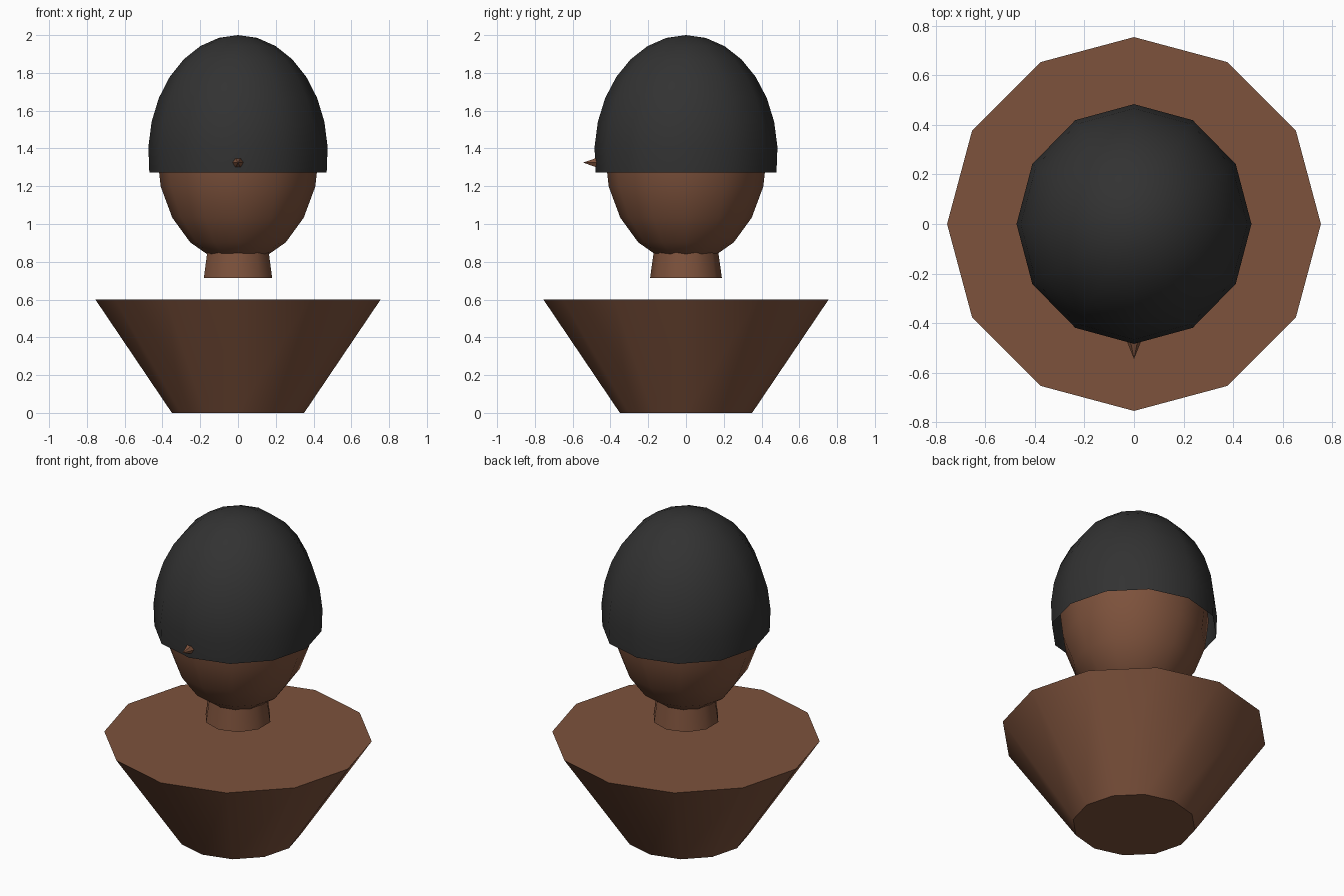
import bpy, bmesh, math

if "Cube" in bpy.data.objects:
    bpy.data.objects.remove(bpy.data.objects["Cube"])


def make_material(name, color):
    mat = bpy.data.materials.new(name)
    mat.diffuse_color = (*color, 1.0)
    mat.use_nodes = True
    mat.node_tree.nodes["Principled BSDF"].inputs["Base Color"].default_value = mat.diffuse_color
    return mat


skin = make_material("brown_skin", (0.205, 0.084, 0.045))
dark = make_material("charcoal", (0.032, 0.032, 0.032))


def lathe(name, profile, sides, mat, cap_start=False, cap_end=False, smooth=True):
    """Revolve (radius, z) points, listed bottom to top, around z with a vertex on +y."""
    bm = bmesh.new()
    rings = []
    for r, z in profile:
        if r < 1e-5:
            rings.append([bm.verts.new((0, 0, z))] * sides)
        else:
            angles = [2 * math.pi * i / sides for i in range(sides)]
            rings.append([bm.verts.new((-r * math.sin(a), r * math.cos(a), z)) for a in angles])
    for low, high in zip(rings, rings[1:]):
        for i in range(sides):
            j = (i + 1) % sides
            corners = list(dict.fromkeys((low[i], low[j], high[j], high[i])))
            bm.faces.new(corners)
    if cap_start:
        bm.faces.new(rings[0][::-1])
    if cap_end:
        bm.faces.new(rings[-1])
    bm.normal_update()
    mesh = bpy.data.meshes.new(name)
    bm.to_mesh(mesh)
    bm.free()
    mesh.materials.append(mat)
    obj = bpy.data.objects.new(name, mesh)
    bpy.context.collection.objects.link(obj)
    if smooth:
        bpy.ops.object.select_all(action='DESELECT')
        obj.select_set(True)
        bpy.context.view_layer.objects.active = obj
        bpy.ops.object.shade_smooth_by_angle(angle=math.radians(45))
    return obj


def dome(radius, height, center, steps, sweep):
    """Ellipse profile from the given sweep angle up to the top pole."""
    points = []
    for k in range(steps, -1, -1):
        a = sweep * k / steps
        points.append((radius * math.sin(a), center + height * math.cos(a)))
    return points


# Flared bust, floating below the neck
lathe("bust", [(0.35, 0.0), (0.755, 0.6)], 12, skin, True, True)

# Tapered neck running up into the head
lathe("neck", [(0.19, 0.715), (0.16, 0.93)], 10, skin, True, True)

# Egg-shaped head
lathe("head", dome(0.43, 0.59, 1.38, 10, math.pi), 12, skin)

# Open shell of hair, slightly past a half dome
hair = lathe("hair", dome(0.485, 0.63, 1.37, 8, math.radians(99)), 12, dark)
hair.scale.x = 0.98

# Pointed nose poking forward through the hair
nose = lathe("nose", [(0.048, 0.0), (0.0, 0.12)], 6, skin, True, False, smooth=False)
nose.rotation_euler = (math.pi / 2, 0, 0)
nose.rotation_euler.rotate_axis('Z', math.pi / 6)
nose.location = (0, -0.425, 1.325)
